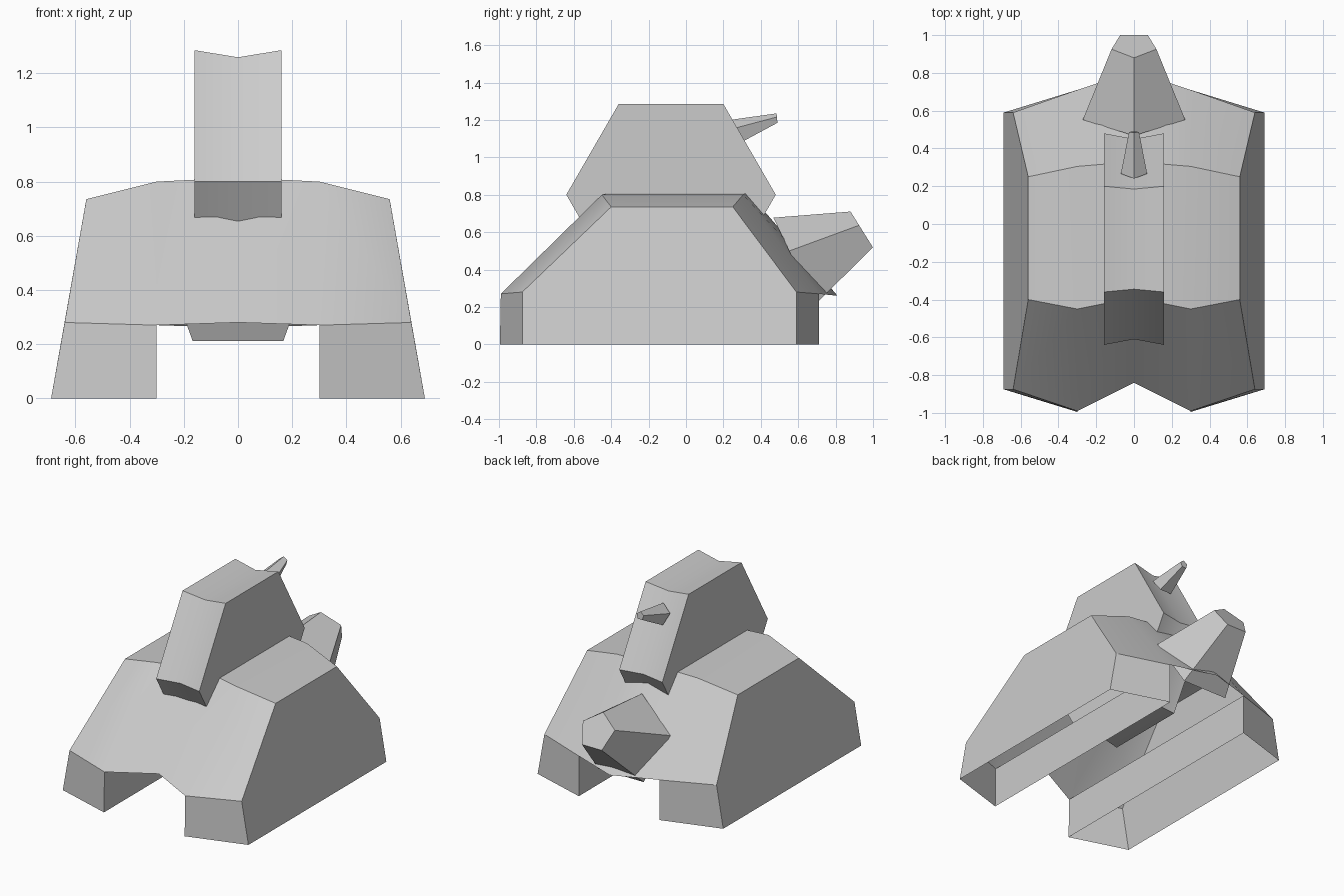
import bpy, bmesh
from math import sin, cos, pi, radians

if "Cube" in bpy.data.objects:
    bpy.data.objects.remove(bpy.data.objects["Cube"])


def make(name, verts, faces, smooth=40, mirror=False):
    mesh = bpy.data.meshes.new(name)
    mesh.from_pydata(verts, [], faces)
    bm = bmesh.new()
    bm.from_mesh(mesh)
    bmesh.ops.recalc_face_normals(bm, faces=bm.faces[:])
    bm.to_mesh(mesh)
    bm.free()
    ob = bpy.data.objects.new(name, mesh)
    bpy.context.collection.objects.link(ob)
    bpy.ops.object.select_all(action='DESELECT')
    ob.select_set(True)
    bpy.context.view_layer.objects.active = ob
    bpy.ops.object.shade_smooth_by_angle(angle=radians(smooth))
    if mirror:
        mod = ob.modifiers.new("mirror", 'MIRROR')
        mod.use_clip = True
    return ob


def loft(name, rings, smooth=40):
    n = len(rings[0])
    verts = [v for r in rings for v in r]
    faces = [[k * n + i, k * n + (i + 1) % n, (k + 1) * n + (i + 1) % n, (k + 1) * n + i]
             for k in range(len(rings) - 1) for i in range(n)]
    faces += [list(range(n)), list(range(len(verts) - n, len(verts)))]
    return make(name, verts, faces, smooth)


def pentagon(y, z, r, tilt):
    # point-up pentagon facing +y, leaned back by tilt degrees
    t = radians(tilt)
    pts = [(r * sin(2 * pi * i / 5), r * cos(2 * pi * i / 5)) for i in range(5)]
    return [(x, y - h * sin(t), z + h * cos(t)) for x, h in pts]


# hull: open-bottomed shell, one half mirrored; outer wall, leg ridge, centre line
outer = [(.69, -.875, 0), (.64, -.875, .28), (.56, -.40, .735),
         (.56, .25, .735), (.64, .59, .28), (.69, .59, 0)]
ridge = [(.3, -.995, 0), (.3, -.99, .27), (.3, -.45, .80),
         (.3, .305, .80), (.3, .71, .27), (.3, .71, 0)]
centre = [(0, -.84, .28), (0, -.39, .815), (0, .33, .815), (0, .81, .26)]
faces = [[i, i + 1, i + 7, i + 6] for i in range(5)]
faces += [[i + 7, i + 8, i + 13, i + 12] for i in range(3)]
faces += [[0, 1, 2, 3, 4, 5], [6, 7, 10, 11]]
make("hull", outer + ridge + centre, faces, 33, mirror=True)

# turret: hexagonal drum with a slightly pinched middle
def hexagon(x, r):
    return [(x, -.08 + r * cos(i * pi / 3), .80 + r * sin(i * pi / 3)) for i in range(6)]

loft("turret", [hexagon(-.16, .56), hexagon(0, .53), hexagon(.16, .56)], 35)

# rear nozzle and small rear spike
loft("rear_nozzle", [pentagon(.59, .42, .285, 25.5), pentagon(.946, .604, .125, 32)])
loft("rear_spike", [pentagon(.278, 1.138, .073, 31), pentagon(.487, 1.207, .028, 5)])
